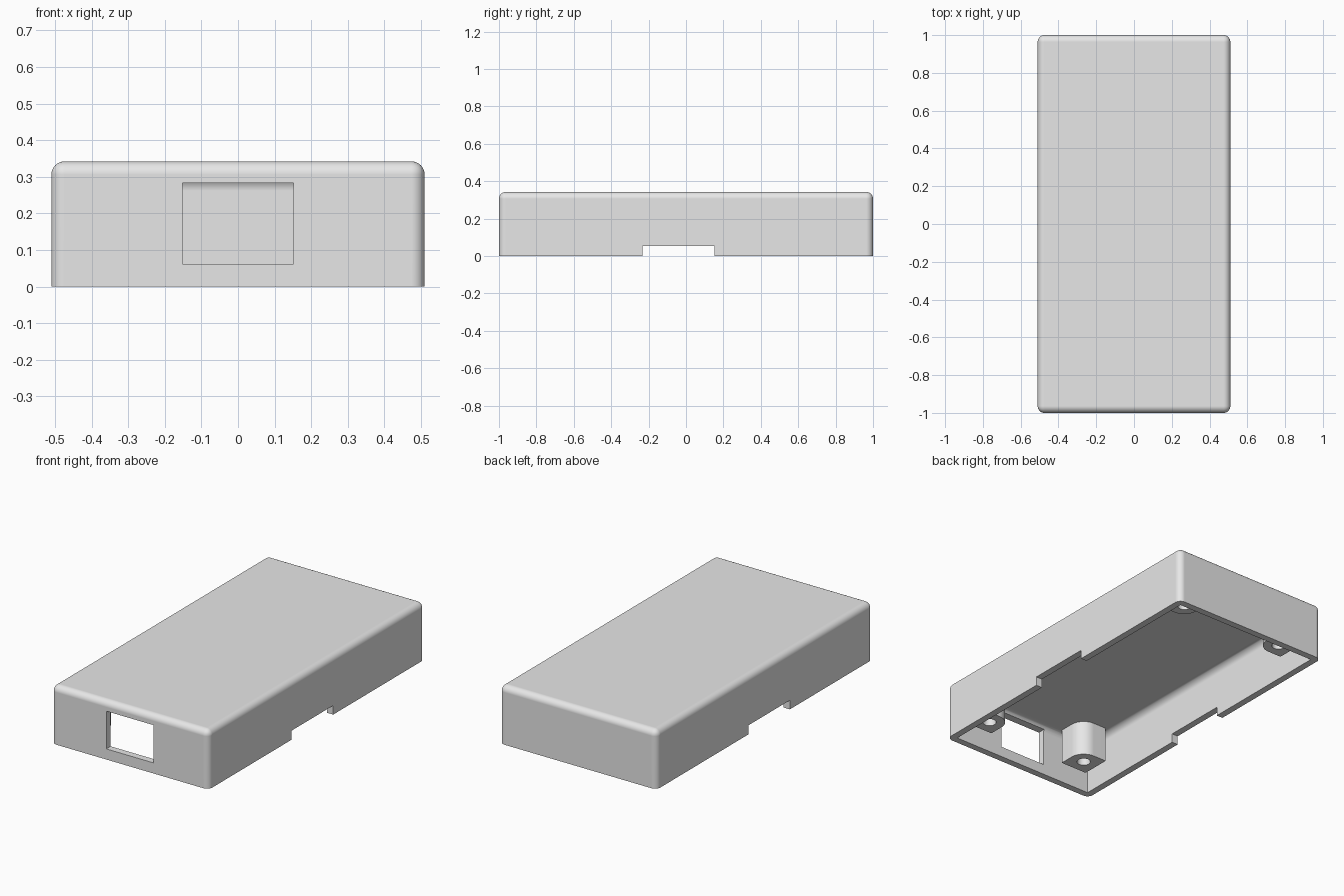
import bpy, bmesh, math
from mathutils import Vector, Matrix

cube = bpy.data.objects.get("Cube")
if cube:
    bpy.data.objects.remove(cube, do_unlink=True)

HALF_X, HALF_Y, HEIGHT = 0.51, 1.0, 0.342
WALL, ROUND = 0.04, 0.036
CEILING = HEIGHT - WALL

grey = bpy.data.materials.new("light_grey_plastic")
grey.use_nodes = True
grey.diffuse_color = (0.8, 0.8, 0.8, 1)
grey.node_tree.nodes["Principled BSDF"].inputs["Base Color"].default_value = (0.8, 0.8, 0.8, 1)


def finish_mesh(bm, name):
    bmesh.ops.recalc_face_normals(bm, faces=bm.faces)
    mesh = bpy.data.meshes.new(name)
    bm.to_mesh(mesh)
    bm.free()
    mesh.materials.append(grey)
    obj = bpy.data.objects.new(name, mesh)
    bpy.context.collection.objects.link(obj)
    return obj


def box(name, low, high, bevel=0.0, keep=None):
    """Box between two corners; edges chosen by keep(edge) are rounded."""
    low, high = Vector(low), Vector(high)
    bm = bmesh.new()
    bmesh.ops.create_cube(bm, size=1)
    for v in bm.verts:
        v.co = Vector((c + 0.5) * (b - a) + a for c, a, b in zip(v.co, low, high))
    if bevel:
        edges = [e for e in bm.edges if keep([v.co.z for v in e.verts])]
        bmesh.ops.bevel(bm, geom=edges, offset=bevel, offset_type='OFFSET',
                        segments=8, profile=0.5, affect='EDGES')
    return finish_mesh(bm, name)


def select_only(obj):
    for other in bpy.context.selected_objects:
        other.select_set(False)
    obj.select_set(True)
    bpy.context.view_layer.objects.active = obj


def cut(obj, cutter):
    cutter.hide_render = True
    mod = obj.modifiers.new("cut", 'BOOLEAN')
    mod.operation, mod.solver, mod.object = 'DIFFERENCE', 'EXACT', cutter
    select_only(obj)
    bpy.ops.object.modifier_apply(modifier=mod.name)
    bpy.data.objects.remove(cutter, do_unlink=True)


def smooth(obj):
    select_only(obj)
    bpy.ops.object.shade_smooth_by_angle(angle=math.radians(30))
    mod = obj.modifiers.new("even_normals", 'WEIGHTED_NORMAL')
    mod.keep_sharp = True


# Rounded outer shell, open at the bottom
shell = box("enclosure_shell", (-HALF_X, -HALF_Y, 0), (HALF_X, HALF_Y, HEIGHT),
            ROUND, lambda z: max(z) > 0.1)
# Hollow interior with a filleted ceiling
ix, iy = HALF_X - WALL, HALF_Y - WALL
cut(shell, box("cavity", (-ix, -iy, -0.1), (ix, iy, CEILING),
               0.04, lambda z: min(z) > 0.1))
# Rectangular port in the front wall
cut(shell, box("front_port", (-0.152, -1.1, 0.062), (0.152, -0.9, 0.283)))
# Notches through the lower edge of both long walls
cut(shell, box("side_notches", (-0.7, -0.232, -0.1), (0.7, 0.152, 0.053)))
smooth(shell)


# Screw posts: square with the inward corner rounded, and a blind pilot hole
POST_X, POST_Y, POST_HALF, POST_BOTTOM = 0.34, 0.838, 0.086, 0.094


def screw_post(name, sx, sy):
    h = POST_HALF
    outline = [(h, -h), (h, h), (-h, h)]
    for i in range(13):
        a = math.pi + i * math.pi / 24
        outline.append((h * math.cos(a), h * math.sin(a)))
    bm = bmesh.new()
    face = bm.faces.new([bm.verts.new((sx * (POST_X + x), sy * (POST_Y + y), POST_BOTTOM))
                         for x, y in outline])
    top = bmesh.ops.extrude_face_region(bm, geom=[face])["geom"]
    bmesh.ops.translate(bm, vec=(0, 0, CEILING + 0.01 - POST_BOTTOM),
                        verts=[g for g in top if isinstance(g, bmesh.types.BMVert)])
    post = finish_mesh(bm, name)

    bm = bmesh.new()
    bmesh.ops.create_cone(bm, cap_ends=True, segments=32, radius1=0.037, radius2=0.037,
                          depth=0.25, matrix=Matrix.Translation((sx * POST_X, sy * POST_Y, 0.145)))
    cut(post, finish_mesh(bm, "pilot_hole"))
    smooth(post)


for end, sy in (("front", -1), ("back", 1)):
    for side, sx in (("left", 1), ("right", -1)):
        screw_post(f"screw_post_{end}_{side}", sx, sy)
